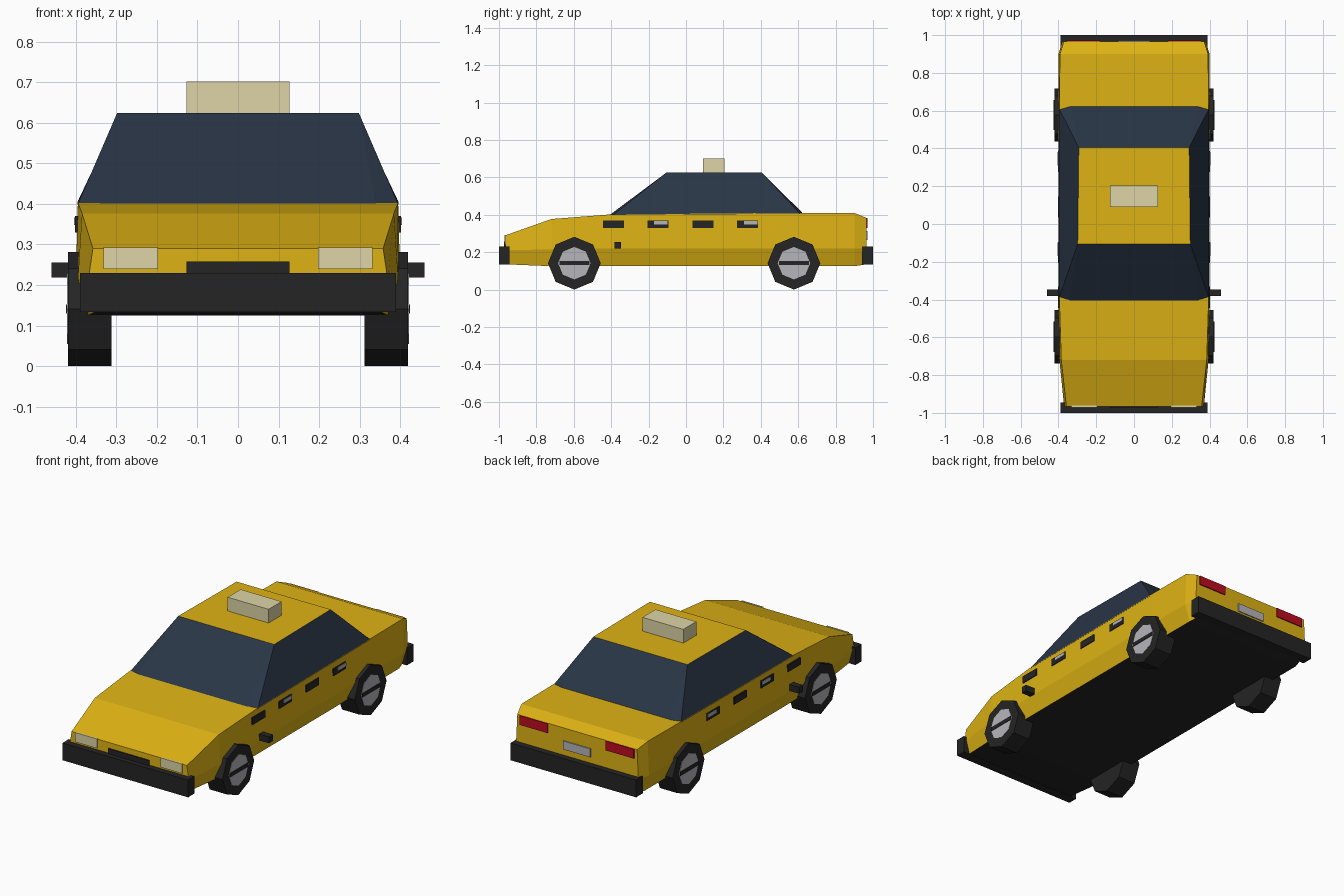
import bpy, bmesh, math
from mathutils import Matrix

if "Cube" in bpy.data.objects:
    bpy.data.objects.remove(bpy.data.objects["Cube"])


def material(name, rgb):
    m = bpy.data.materials.new(name)
    m.diffuse_color = (*rgb, 1)
    m.use_nodes = True
    m.node_tree.nodes["Principled BSDF"].inputs["Base Color"].default_value = m.diffuse_color
    return m


YELLOW = material("yellow paint", (0.73, 0.45, 0.007))
GLASS = material("dark blue glass", (0.022, 0.036, 0.062))
BLACK = material("black rubber", (0.018, 0.018, 0.018))
CREAM = material("cream lamp", (0.73, 0.66, 0.38))
GREY = material("light grey metal", (0.46, 0.46, 0.50))
RED = material("red lamp", (0.50, 0.004, 0.014))


def finish(name, bm, mats):
    bmesh.ops.recalc_face_normals(bm, faces=bm.faces)
    me = bpy.data.meshes.new(name)
    bm.to_mesh(me)
    bm.free()
    for m in mats:
        me.materials.append(m)
    ob = bpy.data.objects.new(name, me)
    bpy.context.collection.objects.link(ob)
    return ob


def box(name, x, y, z, mat):
    """Box from (min, max) pairs."""
    bm = bmesh.new()
    bmesh.ops.create_cube(bm, size=1)
    for v in bm.verts:
        v.co = [(a + b) / 2 + c * (b - a) for (a, b), c in zip((x, y, z), v.co)]
    return finish(name, bm, [mat])


def side_box(name, s, x, y, z, mat):
    return box(name, sorted((s * x[0], s * x[1])), y, z, mat)


def disc(name, s, y, z, x0, x1, radius, mat):
    """Eight-sided cylinder along x with a corner pointing up."""
    bm = bmesh.new()
    bmesh.ops.create_cone(bm, cap_ends=True, segments=8, radius1=radius,
                          radius2=radius, depth=x1 - x0)
    bm.transform(Matrix.Translation((s * (x0 + x1) / 2, y, z))
                 @ Matrix.Rotation(math.pi / 2, 4, 'Y'))
    return finish(name, bm, [mat])


# Body: cross-sections lofted from nose to tail
# y, bottom z, bottom half width, waist z, waist half width, top z, top half width
sections = [
    (-0.965, 0.135, 0.35, 0.21, 0.37, 0.29, 0.358),
    (-0.72, 0.125, 0.37, 0.215, 0.395, 0.377, 0.385),
    (-0.40, 0.125, 0.37, 0.22, 0.40, 0.402, 0.395),
    (0.62, 0.125, 0.37, 0.22, 0.40, 0.41, 0.395),
    (0.90, 0.125, 0.37, 0.22, 0.40, 0.41, 0.392),
    (0.965, 0.135, 0.355, 0.22, 0.38, 0.383, 0.372),
]
bm = bmesh.new()
rings = []
for y, zb, wb, zw, ww, zt, wt in sections:
    half = [(wb, zb), (ww, zw), (wt, zt)]
    ring = half + [(-x, z) for x, z in reversed(half)]
    rings.append([bm.verts.new((x, y, z)) for x, z in ring])
for a, b in zip(rings, rings[1:]):
    for i in range(6):
        j = (i + 1) % 6
        f = bm.faces.new((a[i], a[j], b[j], b[i]))
        f.material_index = 1 if i == 5 else 0   # black underside
bm.faces.new(rings[0])
bm.faces.new(rings[-1])
finish("body", bm, [YELLOW, BLACK])

# Cabin: glass sides with a painted roof
bm = bmesh.new()
base = [(0.34, -0.405, 0.401), (0.396, -0.39, 0.398), (0.396, 0.61, 0.405), (0.335, 0.622, 0.411)]
roof = [(0.298, -0.105, 0.625), (0.292, 0.405, 0.625)]
sides = []
for s in (1, -1):
    b = [bm.verts.new((s * x, y, z)) for x, y, z in base]
    r = [bm.verts.new((s * x, y, z)) for x, y, z in roof]
    bm.faces.new((b[0], b[1], r[0]))
    bm.faces.new((b[1], b[2], r[1], r[0]))
    bm.faces.new((b[2], b[3], r[1]))
    sides.append((b, r))
(rb, rr), (lb, lr) = sides
bm.faces.new((rb[0], lb[0], lr[0], rr[0]))
bm.faces.new((rb[3], lb[3], lr[1], rr[1]))
bm.faces.new((rr[0], rr[1], lr[1], lr[0])).material_index = 1
bm.faces.new(rb + lb[::-1])
finish("cabin", bm, [GLASS, YELLOW])

# Roof sign, bumpers, grille and number plate
box("roof_sign", (-0.127, 0.127), (0.09, 0.205), (0.62, 0.702), CREAM)
box("front_bumper", (-0.39, 0.39), (-1.0, -0.945), (0.133, 0.23), BLACK)
box("rear_bumper", (-0.39, 0.39), (0.94, 1.0), (0.133, 0.23), BLACK)
box("grille", (-0.127, 0.127), (-0.972, -0.963), (0.225, 0.258), BLACK)
box("number_plate", (-0.085, 0.085), (0.963, 0.971), (0.265, 0.312), GREY)

for s, side in ((1, "right"), (-1, "left")):
    # Lamps
    side_box(side + "_headlight", s, (0.197, 0.332), (-0.971, -0.962), (0.24, 0.293), CREAM)
    side_box(side + "_tail_light", s, (0.18, 0.355), (0.962, 0.971), (0.33, 0.382), RED)

    # Side stub
    side_box(side + "_side_stub", s, (0.38, 0.46), (-0.382, -0.347), (0.219, 0.255), BLACK)

    # Dark side plates, two of them with bright handles
    for i, y in enumerate((-0.388, -0.15, 0.09, 0.33)):
        side_box(f"{side}_side_plate_{i + 1}", s, (0.394, 0.402),
                 (y - 0.056, y + 0.056), (0.33, 0.37), BLACK)
        if i % 2:
            side_box(f"{side}_door_handle_{i + 1}", s, (0.399, 0.405),
                     (y - 0.02, y + 0.052), (0.348, 0.366), GREY)

    # Wheels with hub and crossbar
    for end, y in (("front", -0.597), ("rear", 0.577)):
        name = f"{end}_{side}_"
        disc(name + "tyre", s, y, 0.141, 0.312, 0.42, 0.141, BLACK)
        disc(name + "hub", s, y, 0.141, 0.415, 0.422, 0.087, GREY)
        side_box(name + "hub_bar", s, (0.418, 0.425), (y - 0.08, y + 0.08),
                 (0.13, 0.152), BLACK)
